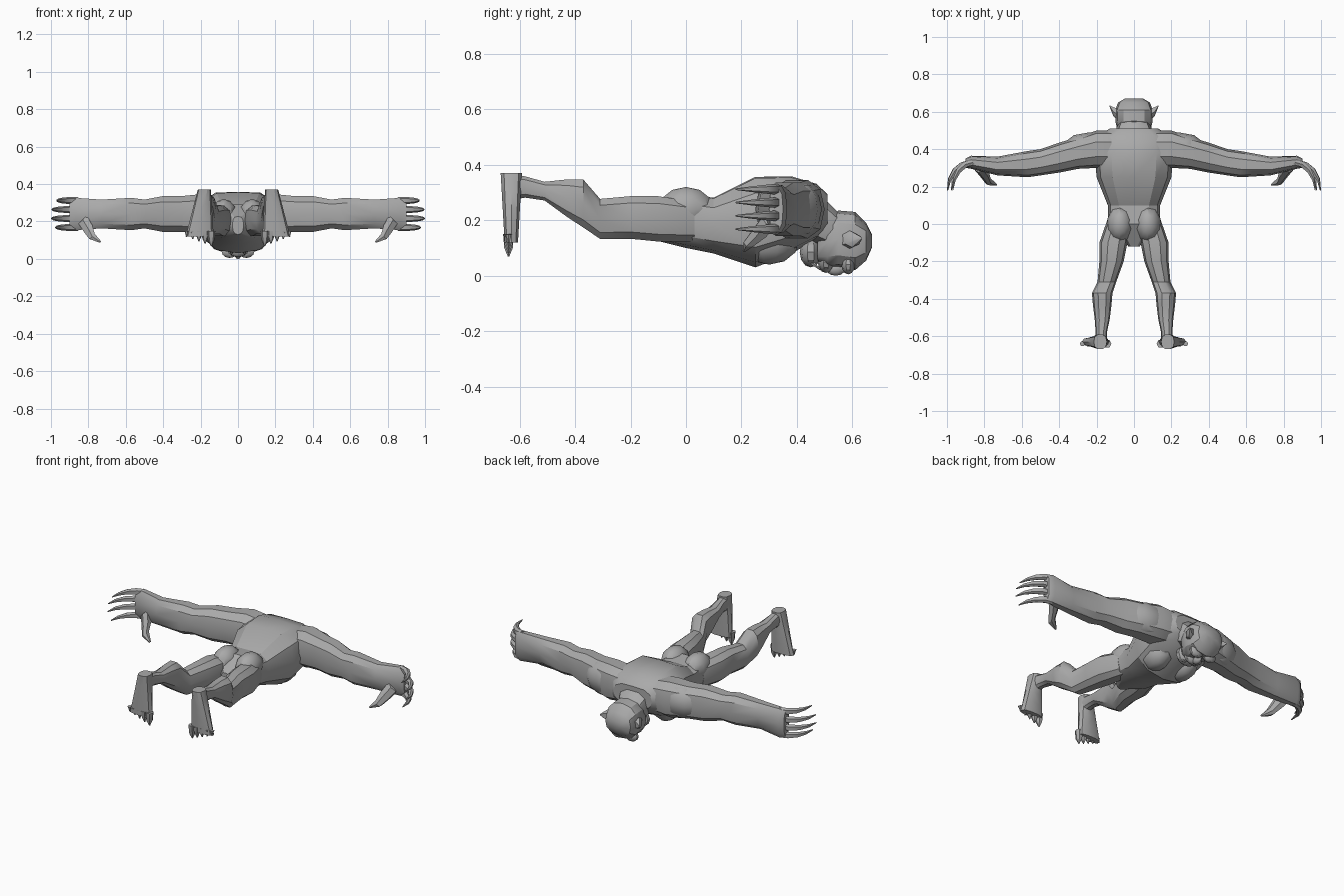
import bpy, bmesh, math
from mathutils import Vector, Matrix

if "Cube" in bpy.data.objects:
    bpy.data.objects.remove(bpy.data.objects["Cube"])

GREY = (.4, .4, .4, 1)
skin = bpy.data.materials.new("grey skin")
skin.use_nodes = True
skin.diffuse_color = GREY
skin.node_tree.nodes["Principled BSDF"].inputs["Base Color"].default_value = GREY
X, Y, Z = Matrix.Identity(3)


def finish(name, bm, mirror):
    """Turn the bmesh into a shaded object, copied to the other side if asked."""
    bmesh.ops.recalc_face_normals(bm, faces=bm.faces)
    mesh = bpy.data.meshes.new(name)
    bm.to_mesh(mesh)
    bm.free()
    mesh.materials.append(skin)
    part = bpy.data.objects.new(name, mesh)
    bpy.context.collection.objects.link(part)
    bpy.ops.object.select_all(action='DESELECT')
    part.select_set(True)
    bpy.context.view_layer.objects.active = part
    bpy.ops.object.shade_smooth_by_angle(angle=math.radians(32))
    if mirror:
        modifier = part.modifiers.new("Mirror", 'MIRROR')
        modifier.use_mirror_merge = False


def loft(name, rings, u, v, sides=10, mirror=True, groove=1):
    """Skin rings of (centre, half size along u, half size along v)."""
    bm = bmesh.new()
    loops = []
    for centre, size_u, size_v in rings:
        loop = []
        for i in range(sides):
            angle = math.tau * i / sides
            cos, sin = [math.copysign(abs(f) ** .8, f) for f in (math.cos(angle), math.sin(angle))]
            dent = groove if sin > .99 else 1
            loop.append(bm.verts.new(Vector(centre) + u * size_u * cos + v * size_v * sin * dent))
        loops.append(loop)
    for lower, upper in zip(loops, loops[1:]):
        for i in range(sides):
            j = (i + 1) % sides
            bm.faces.new((lower[i], lower[j], upper[j], upper[i]))
    bm.faces.new(loops[0])
    bm.faces.new(loops[-1])
    finish(name, bm, mirror)


def along_body(name, rows, **options):
    """Loft rows of (y, centre x, half width, lowest z, highest z)."""
    rings = [((x, y, (low + high) / 2), width, (high - low) / 2)
             for y, x, width, low, high in rows]
    loft(name, rings, X, Z, **options)


def digit(name, points, radius, u, v):
    """Loft a tapering finger, toe or claw through evenly spaced points."""
    last = len(points) - 1
    rings = []
    for i, point in enumerate(points):
        thickness = radius * (1 - .85 * (i / last) ** 2)
        rings.append((point, thickness, thickness))
    loft(name, rings, u, v, sides=6)


def blob(name, centre, size, mirror=True):
    """Low ellipsoid for a rounded muscle or facial feature."""
    bm = bmesh.new()
    bmesh.ops.create_uvsphere(bm, u_segments=10, v_segments=6, radius=1)
    bmesh.ops.scale(bm, verts=bm.verts, vec=size)
    bmesh.ops.translate(bm, verts=bm.verts, vec=centre)
    finish(name, bm, mirror)


# Torso, with a spine groove down the back
along_body("torso", [
    (.51, 0, .13, .17, .3), (.47, 0, .19, .13, .34), (.38, 0, .21, .08, .37),
    (.25, 0, .2, .03, .37), (.1, 0, .14, .08, .29), (0, 0, .14, .1, .3),
    (-.12, 0, .03, .13, .23)], sides=12, mirror=False, groove=.92)
blob("chest_muscles", (.09, .3, .13), (.08, .11, .09))
blob("buttocks", (.075, 0, .24), (.07, .1, .08))

# Legs, bent back at the knee
along_body("legs", [
    (.03, .08, .06, .12, .27), (-.1, .11, .075, .12, .29), (-.2, .12, .065, .13, .29),
    (-.31, .145, .05, .13, .28), (-.37, .17, .055, .17, .35), (-.43, .17, .05, .21, .35),
    (-.51, .17, .04, .27, .34), (-.58, .175, .03, .28, .36), (-.64, .18, .035, .27, .37)])

# Feet hang down and widen outward to five toes
foot_rings = []
for step in range(5):
    t = step / 4
    centre = (.18 + .025 * t, -.63, .37 - .25 * t)
    foot_rings.append((centre, .035 + .04 * t, .04 - .015 * t))
loft("feet", foot_rings, X, Y)
for toe in range(5):
    x = .143 + .033 * toe
    tip = .07 + .012 * toe
    path = [(x, -.64, z) for z in (.15, tip + .03, tip)]
    digit(f"toes_{toe + 1}", path, .022 - .002 * toe, X, Y)

# Arms held straight out, flattening into palms
ARM_HEIGHT = .24
arm_rows = [(.12, .4, .1, .1), (.2, .4, .1, .11), (.3, .38, .085, .1), (.4, .355, .08, .1),
            (.5, .33, .07, .08), (.57, .32, .07, .09), (.73, .31, .05, .08),
            (.87, .33, .035, .09), (.9, .325, .025, .08)]
loft("arms", [((x, y, ARM_HEIGHT), thick, tall) for x, y, thick, tall in arm_rows], Y, Z)
blob("shoulder_muscles", (.24, .41, ARM_HEIGHT), (.14, .08, .1))

# Four fingers curl forward along quarter ellipses
slant = (X + Y).normalized()
for finger in range(4):
    reach = .14 - .012 * (finger - 1.6) ** 2
    height = ARM_HEIGHT + .048 * (1.5 - finger)
    path = []
    for step in range(5):
        bend = math.radians(90) * step / 4
        path.append((.86 + reach * math.sin(bend), .18 + .15 * math.cos(bend), height))
    digit(f"fingers_{finger + 1}", path, .02, Z, slant)
digit("thumbs", [(.83, .31, .21), (.8, .27, .16), (.78, .23, .12), (.735, .21, .09)],
      .036, Y, (X - Z).normalized())

# Neck and head, face turned down
along_body("neck", [(.42, 0, .1, .14, .3), (.5, 0, .1, .1, .28), (.57, 0, .07, .07, .21)],
           mirror=False)
along_body("head", [
    (.475, 0, .06, .05, .14), (.51, 0, .09, .03, .21), (.55, 0, .1, .03, .235),
    (.61, 0, .1, .02, .23), (.65, 0, .085, .055, .19), (.67, 0, .05, .1, .15)],
    sides=12, mirror=False)

# Face: open jaw, muzzle, nose, brows, fangs
blob("jaw", (0, .45, .085), (.07, .04, .055), mirror=False)
blob("muzzle", (0, .505, .05), (.06, .03, .04), mirror=False)
blob("nose", (0, .54, .025), (.02, .035, .025), mirror=False)
blob("brows", (.045, .585, .04), (.045, .025, .035))
digit("fangs", [(.035, .45, .05), (.035, .47, .035), (.035, .485, .02)], .01, X, Z)

# Pointed ears
digit("ears", [(.085, .585, .13), (.11, .6, .13), (.13, .63, .135)], .035, Z, Y)
